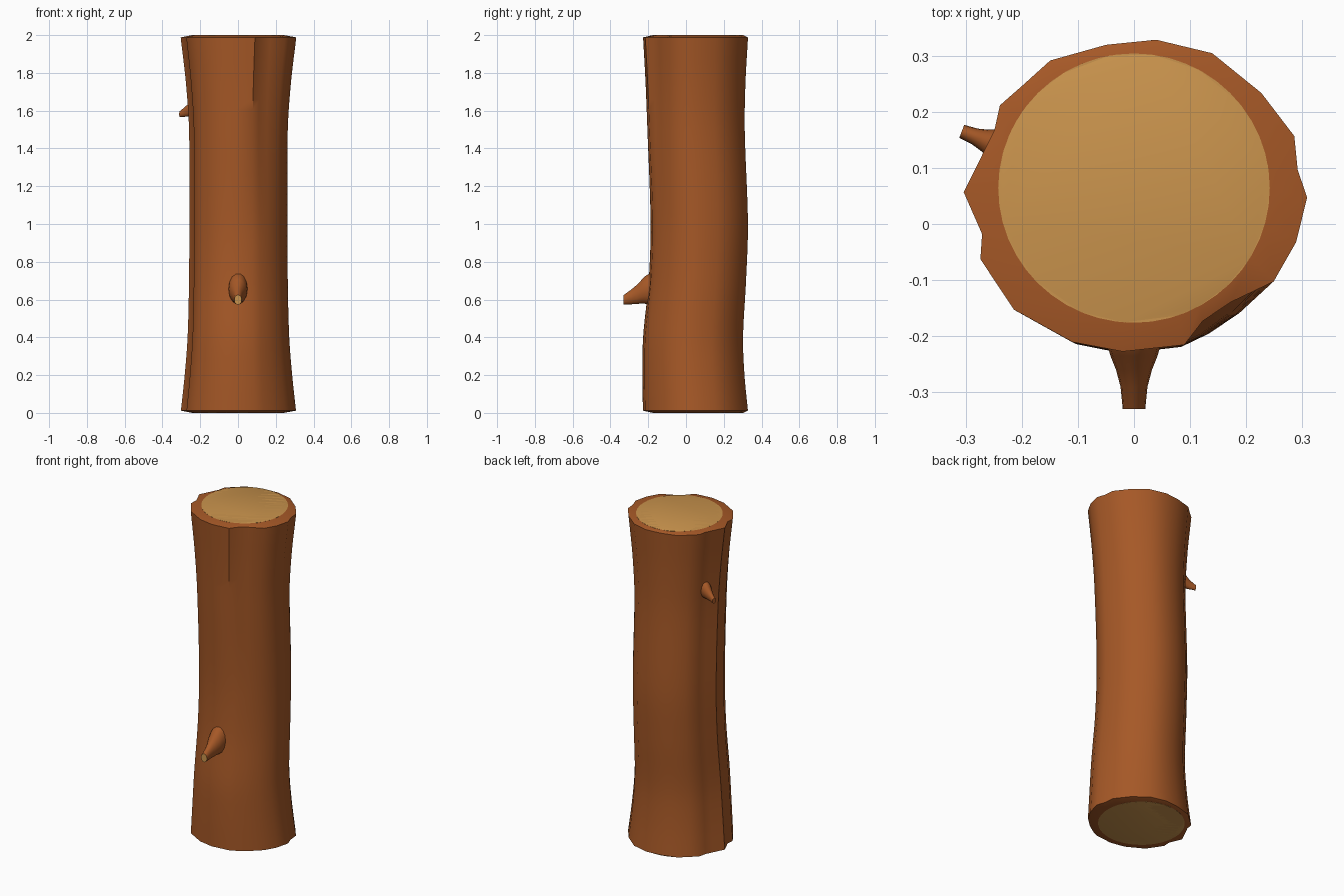
import bpy, bmesh, math
from mathutils import Vector

if "Cube" in bpy.data.objects:
    bpy.data.objects.remove(bpy.data.objects["Cube"])


def material(name, rgb):
    m = bpy.data.materials.new(name)
    m.diffuse_color = (*rgb, 1)
    m.use_nodes = True
    m.node_tree.nodes["Principled BSDF"].inputs["Base Color"].default_value = m.diffuse_color
    return m


BARK = material("bark brown", (0.38, 0.098, 0.02))
WOOD = material("cut wood tan", (0.59, 0.295, 0.074))


def loft(name, rings, cap_mats):
    """Skin a list of closed rings; cap_mats gives the material of first and last cap."""
    bm = bmesh.new()
    loops = [[bm.verts.new(p) for p in r] for r in rings]
    n = len(rings[0])
    for a, b in zip(loops, loops[1:]):
        for i in range(n):
            j = (i + 1) % n
            bm.faces.new((a[i], a[j], b[j], b[i]))
    for loop, mat in ((loops[0], cap_mats[0]), (loops[-1], cap_mats[1])):
        bm.faces.new(loop).material_index = mat
    bmesh.ops.recalc_face_normals(bm, faces=bm.faces)
    me = bpy.data.meshes.new(name)
    bm.to_mesh(me)
    bm.free()
    me.materials.append(BARK)
    me.materials.append(WOOD)
    ob = bpy.data.objects.new(name, me)
    bpy.context.collection.objects.link(ob)
    bpy.ops.object.select_all(action='DESELECT')
    bpy.context.view_layer.objects.active = ob
    ob.select_set(True)
    bpy.ops.object.shade_smooth_by_angle(angle=math.radians(38))
    return ob


def smooth_key(keys, z):
    """Catmull-Rom style interpolation of (z, values...) keys."""
    def slope(i, c):
        a, b = keys[max(i - 1, 0)], keys[min(i + 1, len(keys) - 1)]
        return (b[c] - a[c]) / (b[0] - a[0])
    i = max(k for k in range(len(keys) - 1) if keys[k][0] <= z or k == 0)
    h = keys[i + 1][0] - keys[i][0]
    t = (z - keys[i][0]) / h
    return [(2*t**3 - 3*t**2 + 1) * keys[i][c] + (t**3 - 2*t**2 + t) * h * slope(i, c)
            + (3*t**2 - 2*t**3) * keys[i + 1][c] + (t**3 - t**2) * h * slope(i + 1, c)
            for c in range(1, len(keys[0]))]


# Trunk: irregular bark outline (around its own centre), swept along a bent path
OUTLINE = [(.31, 0), (.293, .05), (.287, .11), (.228, .187), (.14, .258), (.04, .282),
           (-.05, .273), (-.15, .245), (-.20, .20), (-.24, .165), (-.25, .12), (-.27, .08),
           (-.305, .01), (-.272, -.065), (-.275, -.11), (-.215, -.20), (-.11, -.258),
           (-.02, -.275), (.09, -.263), (.135, -.242), (.19, -.205), (.25, -.15), (.29, -.08)]
# height, centre y, x scale, y scale
PATH = [(0, .047, .995, 1), (.2, .036, .925, .97), (.4, .034, .875, .95), (.7, .057, .85, .925),
        (1, .067, .845, .925), (1.5, .05, .85, .925), (1.75, .047, .905, .95), (2, .047, 1, 1)]


def bark_ring(z, height=None):
    cy, sx, sy = smooth_key(PATH, z)
    ring = []
    for i, (x, y) in enumerate(OUTLINE):
        # furrow at the front right that deepens towards the top
        d = 1 - (0.09 * max(0, (z - 0.9) / 1.1) if i in (19, 20) else 0)
        ring.append((x * sx * d, cy + y * sy * d, z if height is None else height))
    return ring


def cut_ring(z):
    return [(0.242 * math.cos(a), 0.064 + 0.24 * math.sin(a), z)
            for a in (math.atan2(y, x) for x, y in OUTLINE)]


heights = [0.012 + (1.988 - 0.012) * i / 36 for i in range(37)]
rings = [cut_ring(0)] + [bark_ring(z) for z in heights] + [cut_ring(2)]
loft("trunk", rings, (1, 1))

# Round cut faces: thin plates so the wood discs have smooth edges
for name, z in (("bottom_cut", 0.0), ("top_cut", 1.998)):
    circle = [(0.242 * math.cos(a), 0.064 + 0.24 * math.sin(a))
              for a in (2 * math.pi * i / 48 for i in range(48))]
    disc = loft(name, [[(x, y, h) for x, y in circle] for h in (z, z + 0.002)], (1, 1))
    for p in disc.data.polygons:
        p.material_index = 1

# Branch stubs: distance back from tip, height above tip, half width, half height
STUB = [(0, 0, .02, .026), (.04, .016, .024, .04), (.07, .029, .032, .052),
        (.095, .044, .042, .064), (.12, .055, .049, .078), (.16, .062, .052, .088)]


def stub(name, tip, angle, scale, cap):
    out = Vector((math.cos(angle), math.sin(angle), 0))
    side = Vector((-out.y, out.x, 0))
    rings = []
    for d, up, w, h in STUB:
        c = Vector(tip) + scale * (Vector((0, 0, up)) - out * d)
        rings.append([c + scale * (side * w * math.cos(a) + Vector((0, 0, h * math.sin(a))))
                      for a in (2 * math.pi * i / 14 for i in range(14))])
    loft(name, rings, (cap, 0))


stub("front_branch_stub", (0, -0.33, 0.598), -math.pi / 2, 1, 1)
stub("side_branch_stub", (-0.307, 0.165, 1.582), math.radians(159), 0.62, 0)
